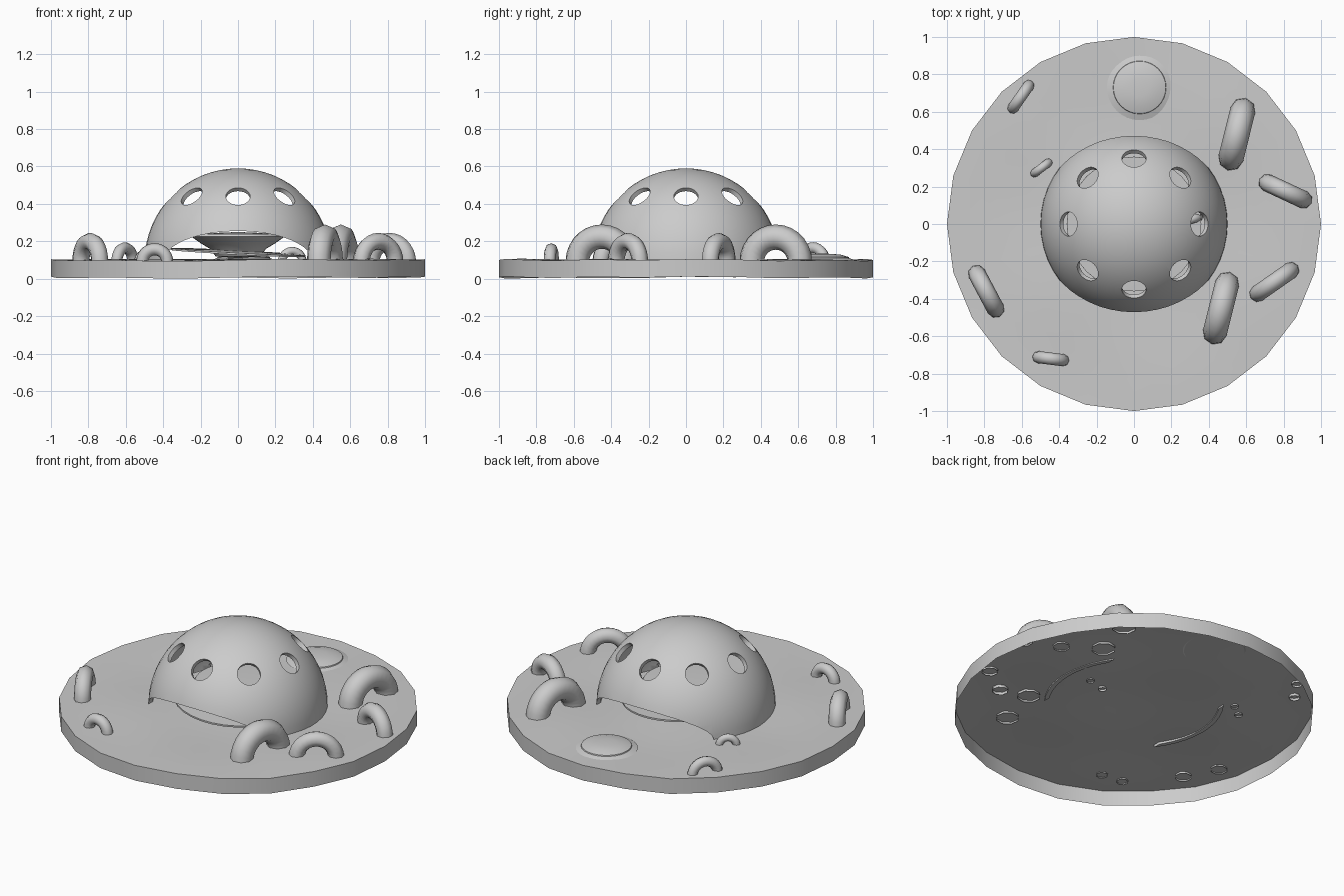
import bpy, bmesh, math
from mathutils import Matrix, Vector

if "Cube" in bpy.data.objects:
    bpy.data.objects.remove(bpy.data.objects["Cube"])


def make(name, bm, smooth=40):
    bmesh.ops.recalc_face_normals(bm, faces=bm.faces)
    me = bpy.data.meshes.new(name)
    bm.to_mesh(me)
    bm.free()
    ob = bpy.data.objects.new(name, me)
    bpy.context.collection.objects.link(ob)
    shade(ob, smooth)
    return ob


def shade(ob, angle):
    bpy.ops.object.select_all(action='DESELECT')
    ob.select_set(True)
    bpy.context.view_layer.objects.active = ob
    if angle:
        bpy.ops.object.shade_smooth_by_angle(angle=math.radians(angle))


def lathe(profile, steps):
    bm = bmesh.new()
    vs = [bm.verts.new((r, 0, z)) for r, z in profile]
    edges = [bm.edges.new(pair) for pair in zip(vs, vs[1:])]
    bmesh.ops.spin(bm, geom=vs + edges, cent=(0, 0, 0), axis=(0, 0, 1),
                   angle=2 * math.pi, steps=steps)
    bmesh.ops.remove_doubles(bm, verts=bm.verts, dist=1e-4)
    return bm


def ripple(x, y):
    return 0.007 * math.cos(5.5 * x + 1.5 * y) * math.cos(6.5 * y - 0.6)


# rippled ground sheet with a 24-sided skirt, open underneath
bm = lathe([(0, 0.1)] + [(i / 12, 0.1) for i in range(1, 13)] + [(1, 0.007)], 24)
for v in bm.verts:
    v.co.z += ripple(v.co.x, v.co.y)
make("ground_disc", bm)

# half-ring arches standing on the ground: x, y, direction, length, tube width
ARCHES = [(0.55, 0.48, 76, 0.40, 0.135), (0.81, 0.175, -25, 0.31, 0.095),
          (0.75, -0.31, 35, 0.31, 0.09), (0.465, -0.45, 76, 0.40, 0.13),
          (-0.79, -0.36, -62, 0.31, 0.095), (-0.445, -0.72, -7, 0.20, 0.065),
          (-0.495, 0.30, 37, 0.14, 0.045), (-0.605, 0.68, 55, 0.21, 0.06),
          (0.29, 0.02, 15, 0.16, 0.045)]
for k, (x, y, deg, length, width) in enumerate(ARCHES):
    bm = bmesh.new()
    tube = width / 2
    major = length / 2 - tube
    geo = bmesh.ops.create_circle(bm, segments=8, radius=tube,
                                  matrix=Matrix.Translation((major, 0, 0)))
    geom = geo['verts'] + list(bm.edges)
    bmesh.ops.spin(bm, geom=geom, cent=(0, 0, 0), axis=(0, -1, 0),
                   angle=math.pi, steps=14)
    ob = make("arch_%d" % (k + 1), bm, 60)
    ob.location = (x, y, 0.09)
    ob.rotation_euler.z = math.radians(deg)

# dome shell: outer skin from the pole down, then inner skin back up
C, N = 0.09, 16
arc = [math.pi / 2 * i / N for i in range(N + 1)]
profile = [(0.5 * math.sin(a), C + 0.5 * math.cos(a)) for a in arc]
profile += [(0.475 * math.sin(a), C + 0.475 * math.cos(a)) for a in reversed(arc)]
dome = make("dome", lathe(profile, 48), 0)

# cutters: eight round windows and a low tunnel from front to back
cutters = []
for i in range(8):
    a = i * math.pi / 4
    d = Vector((math.cos(a), math.sin(a), 1)).normalized()
    m = (Matrix.Translation(Vector((0, 0, C)) + d * 0.49)
         @ d.to_track_quat('Z', 'Y').to_matrix().to_4x4())
    cutters.append((m, 0.065, 0.2, 24))
m = (Matrix.Translation((0, 0, C)) @ Matrix.Diagonal((0.4, 1, 0.165, 1))
     @ Matrix.Rotation(math.pi / 2, 4, 'X'))
cutters.append((m, 1, 1.4, 48))
for m, radius, depth, segments in cutters:
    bm = bmesh.new()
    bmesh.ops.create_cone(bm, cap_ends=True, segments=segments, radius1=radius,
                          radius2=radius, depth=depth, matrix=m)
    cutter = make("dome_cutter", bm, 0)
    cutter.hide_render = True
    mod = dome.modifiers.new("opening", 'BOOLEAN')
    mod.operation, mod.solver, mod.object = 'DIFFERENCE', 'EXACT', cutter
    shade(dome, 0)
    bpy.ops.object.modifier_apply(modifier=mod.name)
    bpy.data.objects.remove(cutter)
shade(dome, 35)

# tilted floor plate and bowl inside the dome
plate = make("inner_floor", lathe([(0, 0.012), (0.36, 0.005), (0.36, -0.005), (0, -0.005)], 32))
plate.location = (0, 0, 0.14)
plate.rotation_euler = (0.02, math.radians(3), 0)
make("inner_bowl", lathe([(0, 0.11), (0.12, 0.12), (0.15, 0.16), (0.2, 0.19),
                          (0.25, 0.225), (0.24, 0.24), (0, 0.25)], 32))

# low mound behind the dome
mound = make("mound", lathe([(0, 0.032), (0.05, 0.031), (0.1, 0.026), (0.14, 0.014),
                             (0.142, 0.008), (0.175, -0.003)], 32), 25)
mound.location = (0.03, 0.73, 0.102)
